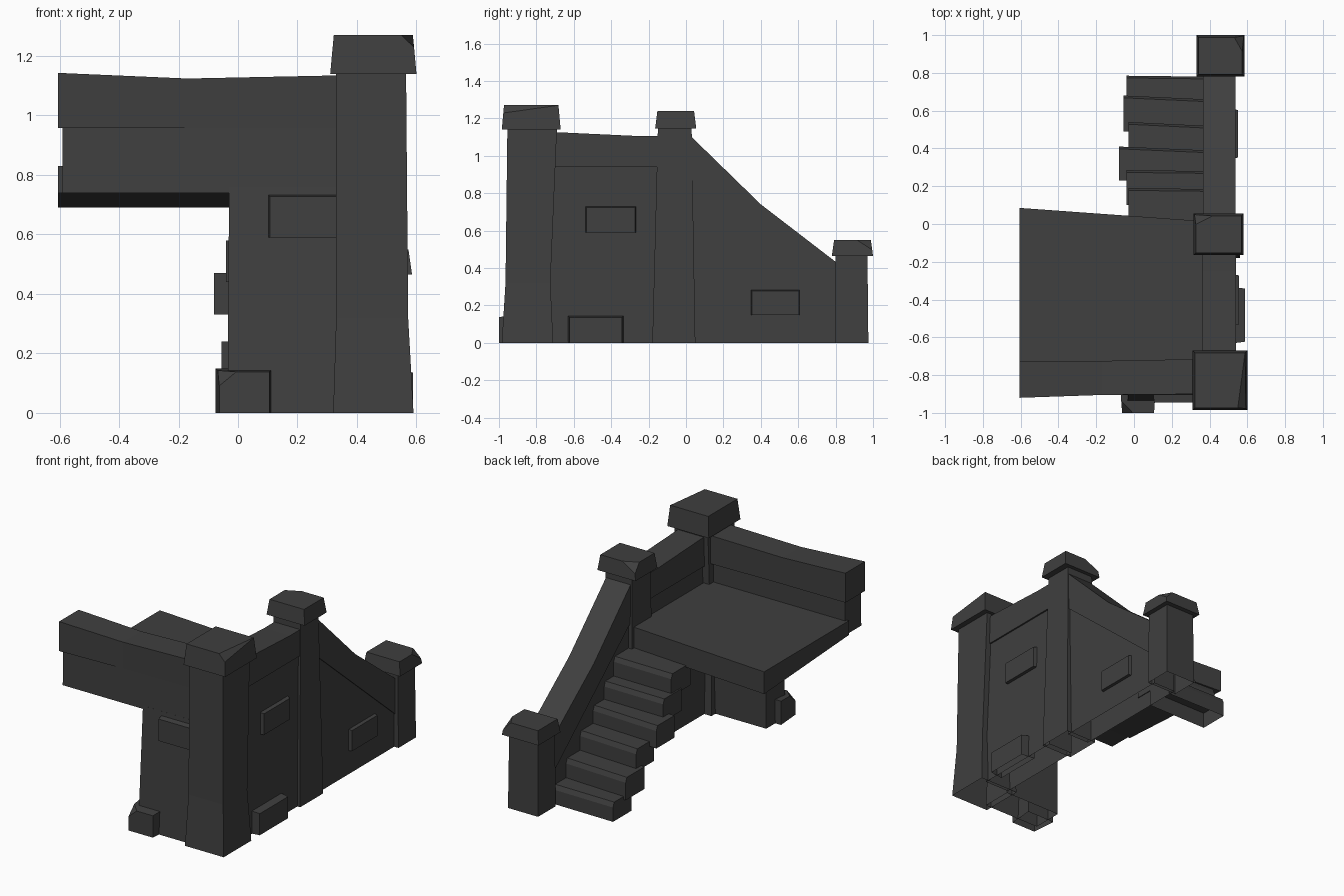
import bpy
import bmesh
from mathutils import Vector

cube = bpy.data.objects.get("Cube")
if cube:
    bpy.data.objects.remove(cube, do_unlink=True)

stone = bpy.data.materials.new("dark_stone")
stone.use_nodes = True
colour = (0.05, 0.05, 0.05, 1)
stone.diffuse_color = colour
stone.node_tree.nodes["Principled BSDF"].inputs["Base Color"].default_value = colour


def sections(name, loops, chip=None):
    """Skin matching loops of points, cap the ends, optionally chip a corner."""
    bm = bmesh.new()
    rings = [[bm.verts.new(p) for p in loop] for loop in loops]
    n = len(rings[0])
    for a, b in zip(rings, rings[1:]):
        for i in range(n):
            j = (i + 1) % n
            bm.faces.new((a[i], a[j], b[j], b[i]))
    bm.faces.new(rings[0])
    bm.faces.new(rings[-1])
    bmesh.ops.recalc_face_normals(bm, faces=bm.faces)
    if chip:
        p, q, r = map(Vector, chip)
        normal = (q - p).cross(r - p).normalized()
        centre = sum((v.co for v in bm.verts), Vector()) / len(bm.verts)
        if (centre - p).dot(normal) > 0:
            normal = -normal
        geom = bm.verts[:] + bm.edges[:] + bm.faces[:]
        bmesh.ops.bisect_plane(bm, geom=geom, plane_co=p, plane_no=normal, clear_outer=True)
        bmesh.ops.holes_fill(bm, edges=[e for e in bm.edges if e.is_boundary])
        bmesh.ops.recalc_face_normals(bm, faces=bm.faces)
    # Undersides resting on the ground stay open
    base = [f for f in bm.faces if all(v.co.z < 0.001 for v in f.verts)]
    bmesh.ops.delete(bm, geom=base, context="FACES")
    mesh = bpy.data.meshes.new(name)
    bm.to_mesh(mesh)
    bm.free()
    mesh.materials.append(stone)
    obj = bpy.data.objects.new(name, mesh)
    bpy.context.collection.objects.link(obj)
    return obj


def place(axis, t, u, v):
    return [(t, u, v), (u, t, v), (u, v, t)]["xyz".index(axis)]


def loft(name, axis, rings, chip=None):
    """Rectangular rings (t, u0, u1, v0, v1) stacked along an axis."""
    loops = [[place(axis, t, u, v) for u, v in ((a, c), (b, c), (b, d), (a, d))]
             for t, a, b, c, d in rings]
    return sections(name, loops, chip)


def prism(name, axis, start, end, profile):
    return sections(name, [[place(axis, t, u, v) for u, v in profile] for t in (start, end)])


def cap(name, x0, x1, y0, y1, z0, z1, chip):
    e = 0.012
    loft(name, "z", [(z0, x0, x1, y0, y1), (z1, x0 + e, x1 - e, y0 + e, y1 - e)], chip)


def brick(name, axis, back, front, u0, u1, v0, v1, chip=None):
    e = 0.012
    loft(name, axis, [(back, u0, u1, v0, v1), (front, u0 + e, u1 - e, v0, v1 - e)], chip)


# Pillars with flared feet
loft("front_pillar", "z", [(0, .32, .59, -.985, -.71), (.32, .33, .572, -.965, -.725),
                           (1.15, .33, .565, -.955, -.69)])
loft("middle_pillar", "z", [(0, .345, .56, -.18, .05), (1.16, .355, .54, -.15, .03)])
loft("back_pillar", "z", [(0, .35, .56, .80, .975), (.48, .355, .555, .80, .97)])

# Caps with broken corners
cap("front_cap", .31, .60, -.985, -.67, 1.14, 1.27,
    [(.588, -.68, 1.27), (.55, -.97, 1.27), (.595, -.98, 1.225)])
cap("middle_cap", .315, .58, -.165, .055, 1.145, 1.24,
    [(.33, 0, 1.24), (.42, .045, 1.24), (.325, .05, 1.19)])
cap("back_cap", .33, .585, .78, 1.0, .465, .55,
    [(.53, .99, .55), (.575, .91, .55), (.58, .99, .50)])

# Side wall and its coping
loft("side_wall", "z", [(0, .37, .54, -.73, -.14), (.95, .375, .53, -.73, -.14)])
prism("side_coping", "x", .36, .54,
      [(-.72, .94), (-.14, .94), (-.14, 1.105), (-.25, 1.105), (-.72, 1.127)])

# Stair wall and its sloping handrail
prism("stair_wall", "x", .375, .53, [(.02, 0), (.82, 0), (.82, .22), (.02, .88)])
prism("stair_handrail", "x", .365, .537,
      [(.02, .87), (.81, .20), (.81, .425), (.40, .74), (.02, 1.11)])

# Front supporting wall
loft("front_wall", "z", [(0, -.035, .36, -.945, -.75), (.76, -.03, .36, -.905, -.75)])

# Platform, thicker towards the back
sections("platform", [
    [(-.605, -.76, .74), (-.605, .085, .69), (-.605, .085, .83), (-.605, -.76, .83)],
    [(.37, -.76, .74), (.37, .015, .69), (.37, .015, .83), (.37, -.76, .83)]])

# Front parapet with an uneven coping
loft("parapet", "z", [(.74, -.59, .36, -.905, -.745), (.97, -.59, .36, -.90, -.745)])
sections("parapet_coping", [
    [(x, y0, .957), (x, y1, .957), (x, y1, z), (x, y0, z)]
    for x, y0, y1, z in ((-.605, -.92, -.725, 1.143), (-.17, -.905, -.725, 1.124),
                         (.36, -.90, -.715, 1.135))])

# Uneven steps: left end, back and front edges, top height
steps = [(-.04, .60, .785, .12), (-.055, .49, .68, .24), (-.03, .36, .54, .36),
         (-.08, .23, .41, .47), (-.04, .10, .285, .58), (-.03, 0, .19, .70)]
for number, (x, back, front, top) in enumerate(steps, 1):
    bottom = max(0, top - .14)
    skew = .02 if number in (2, 3, 4) else .005
    mid = top - .03
    loops = []
    for end, shift in ((x, 0), (.38, -skew)):
        loops.append([(end, back, bottom), (end, front + shift, bottom),
                      (end, front + shift, mid), (end, front + shift - .012, top),
                      (end, back, top)])
    sections(f"step_{number}", loops)

# Raised bricks
brick("side_upper_brick", "x", .50, .555, -.545, -.26, .59, .735)
brick("side_foot_brick", "x", .50, .588, -.635, -.33, 0, .148)
brick("stair_brick", "x", .50, .55, .34, .615, .148, .29)
brick("front_brick", "y", -.85, -.945, .095, .345, .59, .74)
brick("corner_brick", "y", -.84, -1.0, -.075, .118, 0, .15,
      [(0, -1, .143), (-.07, -1, .085), (-.07, -.93, .147)])
